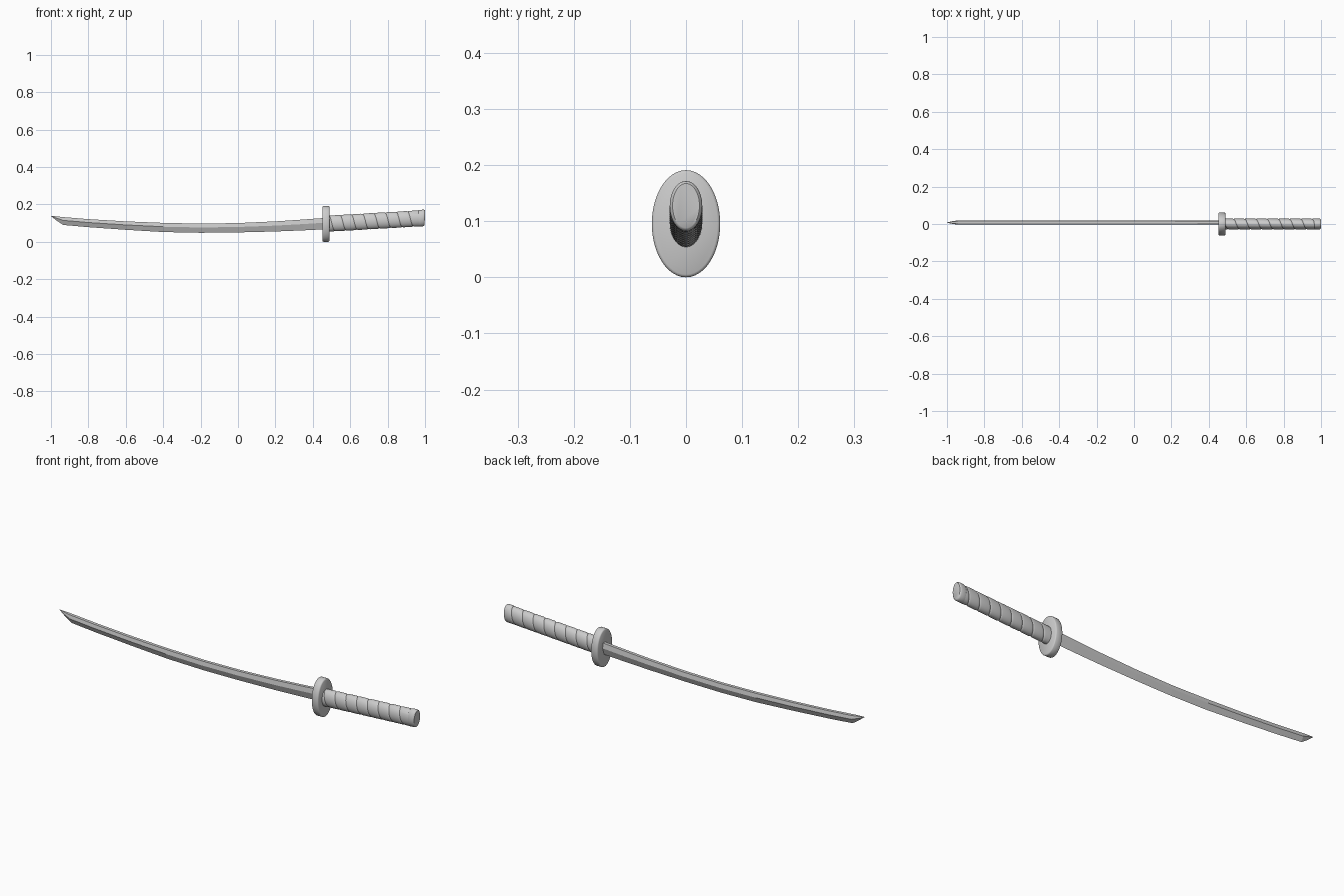
import bpy
import math

if "Cube" in bpy.data.objects:
    bpy.data.objects.remove(bpy.data.objects["Cube"])


def make(name, verts, faces, smooth=None):
    mesh = bpy.data.meshes.new(name)
    mesh.from_pydata(verts, [], faces)
    mesh.validate()
    obj = bpy.data.objects.new(name, mesh)
    bpy.context.collection.objects.link(obj)
    bpy.ops.object.select_all(action='DESELECT')
    obj.select_set(True)
    bpy.context.view_layer.objects.active = obj
    if smooth:
        bpy.ops.object.shade_smooth_by_angle(angle=math.radians(smooth))
    return obj


def loft(name, rings, smooth=None):
    n = len(rings[0])
    verts = [v for ring in rings for v in ring]
    faces = [(k * n + i, k * n + (i + 1) % n, (k + 1) * n + (i + 1) % n, (k + 1) * n + i)
             for k in range(len(rings) - 1) for i in range(n)]
    faces += [tuple(reversed(range(n))), tuple(range(len(verts) - n, len(verts)))]
    return make(name, verts, faces, smooth)


def ellipse(x, z, ry, rz, lean=0.0, n=48):
    ring = []
    for i in range(n):
        a = 2 * math.pi * i / n
        dz = rz * math.sin(a)
        ring.append((x - lean * dz, ry * math.cos(a), z + dz))
    return ring


# Blade: wedge section with a flat spine and a side ridge; x, spine z, edge z
stations = [(-0.935, 0.132, 0.090), (-0.80, 0.121, 0.078), (-0.60, 0.109, 0.064),
            (-0.40, 0.101, 0.052), (-0.20, 0.097, 0.048), (0.0, 0.100, 0.050),
            (0.20, 0.109, 0.055), (0.35, 0.119, 0.061), (0.47, 0.128, 0.067)]
BLADE_Y = 0.008


def blade_ring(x, top, bottom, w=1.0, shift=0.0):
    ridge = top + (bottom - top) * 0.42
    return [(x, BLADE_Y + 0.008 * w, top), (x, BLADE_Y + 0.012 * w, ridge),
            (x + shift, BLADE_Y, bottom),
            (x, BLADE_Y - 0.012 * w, ridge), (x, BLADE_Y - 0.008 * w, top)]


rings = [blade_ring(-1.0, 0.139, 0.1375, 0.06), blade_ring(-0.968, 0.1355, 0.112, 0.65)]
rings += [blade_ring(*s) for s in stations]
loft("blade", rings)

# Oval guard with softened rims
loft("guard", [ellipse(x, 0.0955, 0.061 - d, 0.0955 - d) for x, d in
               ((0.451, 0.005), (0.453, 0.0015), (0.456, 0), (0.484, 0), (0.487, 0.0015), (0.489, 0.005))], 40)

# Grip: one continuous helical tape around an oval, rising core
X0, X1, TURNS, N = 0.487, 0.967, 8, 48
pitch = (X1 - X0) / TURNS
profile = [(0.0, 0.92), (0.07, 0.98), (0.16, 1.0), (0.84, 1.0), (0.93, 0.98), (1.0, 0.92)]
verts, faces = [], []
P = len(profile)
for k in range((TURNS + 1) * N + 1):
    a = 2 * math.pi * k / N
    for f, r in profile:
        x = min(max(X0 + pitch * (k / N - 1 + f), X0), X1)
        t = (x - X0) / (X1 - X0)
        verts.append((x, -0.029 * r * math.sin(a), 0.097 + 0.028 * t + 0.043 * r * math.cos(a)))
for k in range((TURNS + 1) * N):
    for j in range(P - 1):
        b = k * P + j
        faces.append((b, b + 1, b + P + 1, b + P))
make("grip_wrap", verts, faces, 50)

# End cap, leaning with the grip
loft("pommel", [ellipse(x, 0.1265 + (x - 0.98) * 0.06, 0.029 - d, 0.0445 - d, -0.04) for x, d in
                ((0.962, 0.004), (0.965, 0.001), (0.968, 0), (0.991, 0), (0.996, 0.0015), (0.999, 0.005))], 40)
